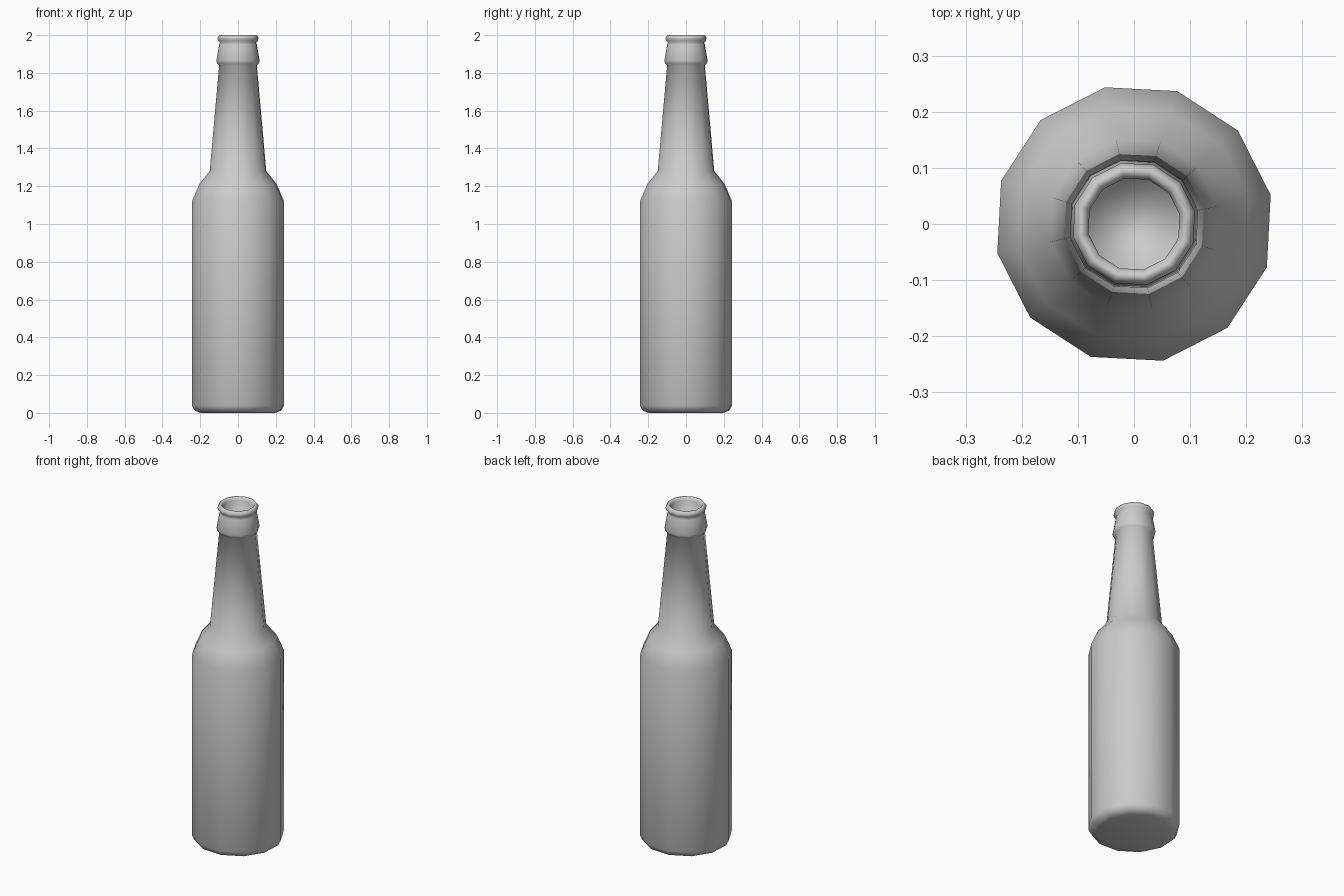
import bpy, bmesh, math

if "Cube" in bpy.data.objects:
    bpy.data.objects.remove(bpy.data.objects["Cube"])

SIDES, OFFSET = 12, math.radians(12)

# outline (radius, height): base, body, shoulder, neck, collar, lip, mouth
profile = [(0.2, 0.0), (0.235, 0.012), (0.249, 0.04),
           (0.249, 1.12), (0.21, 1.21), (0.153, 1.28),
           (0.102, 1.84), (0.113, 1.85), (0.117, 1.865), (0.102, 1.95),
           (0.098, 1.96), (0.109, 1.973), (0.111, 1.985), (0.102, 2.0),
           (0.092, 2.0), (0.083, 1.985), (0.083, 1.86)]


def lathe(name, outline):
    bm = bmesh.new()
    rings = []
    for r, z in outline:
        rings.append([bm.verts.new((r * math.cos(OFFSET + math.tau * i / SIDES),
                                    r * math.sin(OFFSET + math.tau * i / SIDES), z))
                      for i in range(SIDES)])
    for a, b in zip(rings, rings[1:]):
        for i in range(SIDES):
            j = (i + 1) % SIDES
            bm.faces.new((a[i], a[j], b[j], b[i]))
    # close the underside and the floor of the mouth
    bm.faces.new(rings[0][::-1])
    bm.faces.new(rings[-1])
    for f in bm.faces:
        f.smooth = True
    me = bpy.data.meshes.new(name)
    bm.to_mesh(me)
    bm.free()
    obj = bpy.data.objects.new(name, me)
    bpy.context.collection.objects.link(obj)
    return obj


bottle = lathe("bottle", profile)
